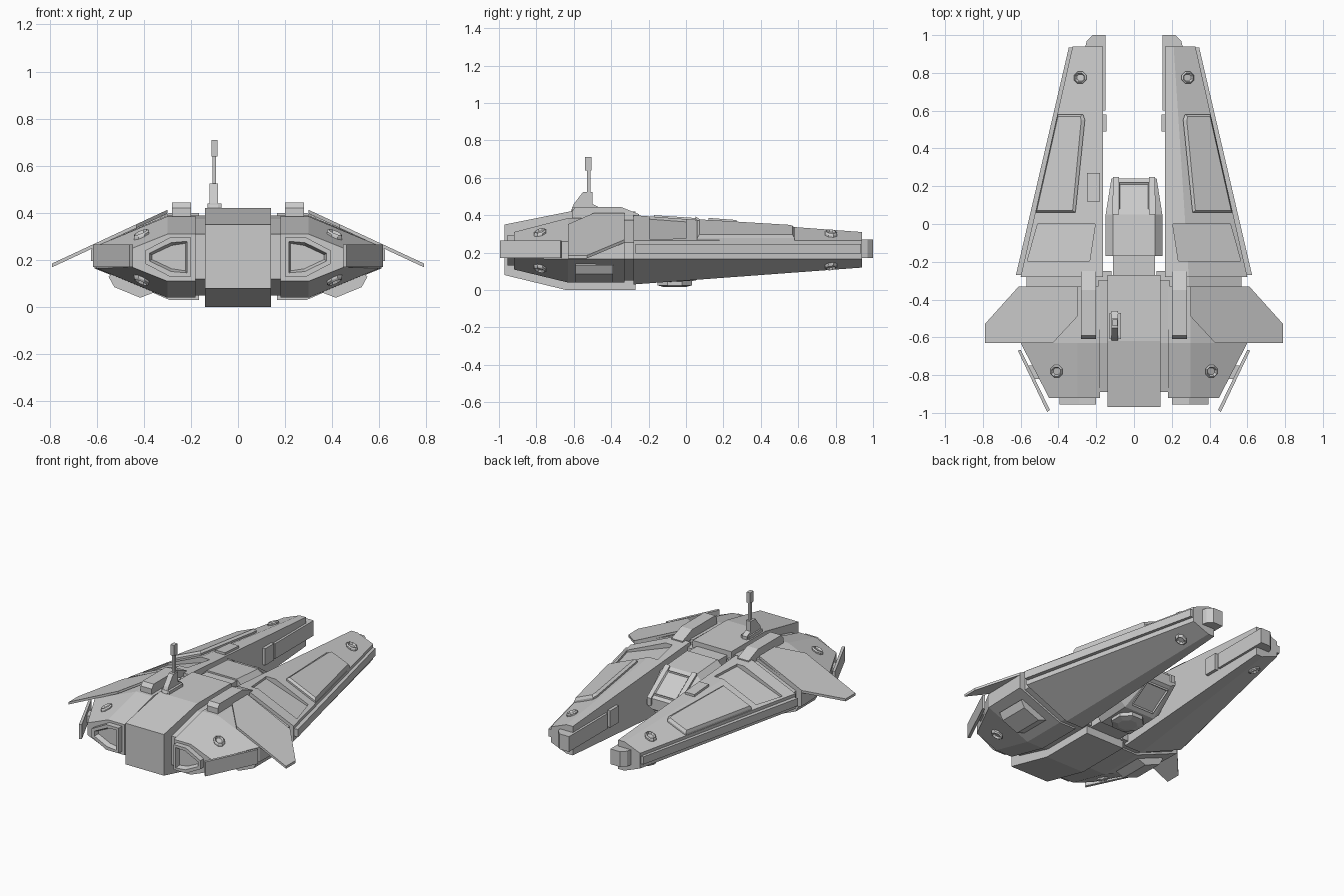
import bpy, bmesh
from math import cos, sin, pi

if "Cube" in bpy.data.objects:
    bpy.data.objects.remove(bpy.data.objects["Cube"])


def finish(name, bm, mirror):
    me = bpy.data.meshes.new(name)
    bm.to_mesh(me)
    bm.free()
    ob = bpy.data.objects.new(name, me)
    bpy.context.collection.objects.link(ob)
    if mirror:
        ob.modifiers.new("mirror", 'MIRROR').use_mirror_merge = False
    return ob


def loft(name, sections, mirror=False, insets=()):
    """Skin a row of equal-length rings; insets (width, height) shape the last cap."""
    bm = bmesh.new()
    rings = [[bm.verts.new(p) for p in s] for s in sections]
    n = len(rings[0])
    for a, b in zip(rings, rings[1:]):
        for i in range(n):
            j = (i + 1) % n
            bm.faces.new((a[i], a[j], b[j], b[i]))
    bm.faces.new(rings[0])
    cap = bm.faces.new(rings[-1])
    bmesh.ops.recalc_face_normals(bm, faces=bm.faces[:])
    for width, height in insets:
        bmesh.ops.inset_region(bm, faces=[cap], thickness=width, depth=0)
        bm.normal_update()
        d = cap.normal * height
        for v in cap.verts:
            v.co += d
    return finish(name, bm, mirror)


def slab(name, pts, surf, lo, hi, mirror=False, insets=()):
    """Plate with an xy outline lying on a surface z = surf(x, y)."""
    return loft(name, [[(x, y, surf(x, y) + h) for x, y in pts] for h in (lo, hi)], mirror, insets)


def box(name, x0, x1, y0, y1, z0, z1, mirror=False, insets=()):
    return slab(name, [(x0, y0), (x1, y0), (x1, y1), (x0, y1)], lambda x, y: 0, z0, z1, mirror, insets)


def prism(name, yz, x0, x1, mirror=False):
    return loft(name, [[(x, y, z) for y, z in yz] for x in (x0, x1)], mirror)


def octagon(cx, cy, r):
    return [(cx + r * cos(pi / 8 + i * pi / 4), cy + r * sin(pi / 8 + i * pi / 4)) for i in range(8)]


def section(y, xi, xr, xo, zb, z0, z1, zt):
    """Half hexagon: inner wall, ridge, outer edge."""
    return [(xi, y, zb), (xr, y, zb), (xo, y, z0), (xo, y, z1), (xr, y, zt), (xi, y, zt)]


def skin(a, b, top):
    """Upper or lower surface between two section tuples."""
    def f(x, y):
        t = (y - a[0]) / (b[0] - a[0])
        xr, xo, zb, z0, z1, zt = [p + (q - p) * t for p, q in zip(a[2:], b[2:])]
        k = max(0, (abs(x) - xr) / (xo - xr))
        return zt + (z1 - zt) * k if top else zb + (z0 - zb) * k
    return f


# Central body
prism("central_body", [(-.97, .08), (-.64, 0), (-.27, 0), (-.27, .42), (-.62, .42), (-.97, .35)], -.14, .14)
prism("body_joint", [(-.89, .12), (-.63, .05), (-.3, .05), (-.3, .39), (-.63, .375), (-.89, .31)], .13, .19, True)

# Rear side hulls
H0 = (-.92, .18, .30, .45, .11, .17, .25, .31)
H1 = (-.63, .18, .30, .60, .04, .165, .26, .385)
H2 = (-.33, .18, .30, .61, .04, .165, .26, .39)
loft("side_hull", [section(*s) for s in (H0, H1, H2)], True)
loft("hull_link", [section(y, .12, .29, .57, .05, .165, .255, .375) for y in (-.36, -.25)], True)

# Forward prongs with a recessed panel in the top
P0 = (-.28, .165, .29, .60, .03, .165, .265, .40)
P1 = (.94, .165, .21, .325, .12, .165, .265, .31)
deck, keel = skin(P0, P1, True), skin(P0, P1, False)
prong = loft("prong", [section(*P0), section(*P1)])
cutter = slab("panel_cutter", [(.235, -.195), (.565, -.195), (.51, 0), (.205, 0)], deck, -.015, .1)
cutter.hide_render = True
cutter.display_type = 'WIRE'
cut = prong.modifiers.new("recess", 'BOOLEAN')
cut.operation, cut.object, cut.solver = 'DIFFERENCE', cutter, 'EXACT'
prong.modifiers.new("mirror", 'MIRROR').use_mirror_merge = False

slab("prong_rail", [(.55, -.27), (.625, -.27), (.345, .935), (.29, .935)], lambda x, y: 0, .195, .245, True)
slab("raised_panel", [(.31, .06), (.52, .06), (.405, .58), (.27, .58), (.26, .55)], deck, -.005, .012, True, [(.015, .015)])
slab("prong_tip", [(.15, .93), (.26, .93), (.25, .97), (.22, 1), (.15, 1)], lambda x, y: 0, .17, .27, True)
box("inner_strip", .15, .17, .6, .95, .17, .27, True)
box("inner_block", .145, .17, .49, .58, .17, .28, True)
slab("deck_hatch", [(-.25, .12), (-.18, .12), (-.18, .27), (-.25, .27)], deck, -.005, .015)

# Round thruster ports above and below
for place, cx, cy, a, b in (("rear", .41, -.78, H0, H1), ("front", .285, .775, P0, P1)):
    for side, top in (("top", True), ("bottom", False)):
        s = 1 if top else -1
        slab(f"{place}_{side}_port", octagon(cx, cy, .035), skin(a, b, top), -.01 * s, .01 * s, True,
             [(.008, .008), (.008, -.012)])

# Cockpit between the prongs
def cockpit_ring(y, w, z0, z1, c):
    return [(w, y, z0 + c), (w, y, z1 - c), (w - .04, y, z1), (.04 - w, y, z1),
            (-w, y, z1 - c), (-w, y, z0 + c), (.04 - w, y, z0), (w - .04, y, z0)]


loft("cockpit", [cockpit_ring(-.17, .15, .04, .40, .04), cockpit_ring(.05, .15, .05, .385, .04),
                 cockpit_ring(.24, .12, .18, .25, .02)])
box("cockpit_neck", -.11, .11, -.3, -.15, .05, .39)
pane = [(-.08, .08), (.08, .08), (.08, .22), (-.08, .22)]
slab("upper_window", pane, lambda x, y: .385 - (y - .05) * .71, -.01, .012, False, [(.015, -.018)])
slab("lower_window", pane, lambda x, y: .05 + (y - .05) * .684, .01, -.012, False, [(.015, -.018)])
for sx in (-1, 1):
    slab("canopy_bar", [(sx * .08, .05), (sx * .115, .05), (sx * .11, .25), (sx * .08, .25)],
         lambda x, y: .385 - (y - .05) * .71, -.04, .01)

# Turret under the cockpit
slab("belly_turret", octagon(0, -.06, .1), lambda x, y: 0, .06, .025, False, [(.04, .01)])

# Swept wings
slab("wing", [(.3, -.33), (.61, -.33), (.79, -.53), (.79, -.63), (.43, -.63), (.3, -.49)],
     lambda x, y: .40 - .465 * (x - .3), -.003, .013, True)

# Rear fins with brackets
prism_pts = [(.60, -.665), (.615, -.67), (.46, -.995), (.445, -.985)]
slab("rear_fin", prism_pts, lambda x, y: 0, .17, .265, True)
slab("fin_bracket", [(.49, -.75), (.568, -.75), (.534, -.82), (.46, -.82)], lambda x, y: 0, .19, .24, True)

# Lower side boxes
loft("side_box", [[(x, y, z) for x, z in ((.53, .145), (.55, .13), (.525, .085), (.415, .04), (.35, .065))]
                  for y in (-.39, -.59)], True)

# Engine nozzles
engine = [(.2, .13), (.29, .13), (.395, .185), (.395, .24), (.29, .295), (.2, .295)]
loft("engine", [[(x, y, z) for x, z in engine] for y in (-.9, -.955)], True, [(.022, 0), (.012, -.03)])

# Roof pods
prism("roof_pod", [(-.61, .37), (-.61, .42), (-.59, .445), (-.35, .445), (-.25, .405), (-.25, .37)], .2, .28, True)

# Antenna
prism("antenna_base", [(-.62, .41), (-.60, .46), (-.55, .525), (-.5, .525), (-.5, .46), (-.46, .44), (-.46, .41)], -.12, -.085)
box("antenna_foot", -.13, -.07, -.61, -.47, .41, .44)
box("antenna_rod", -.108, -.093, -.53, -.51, .5, .65)
box("antenna_tip", -.113, -.088, -.54, -.505, .64, .71)
